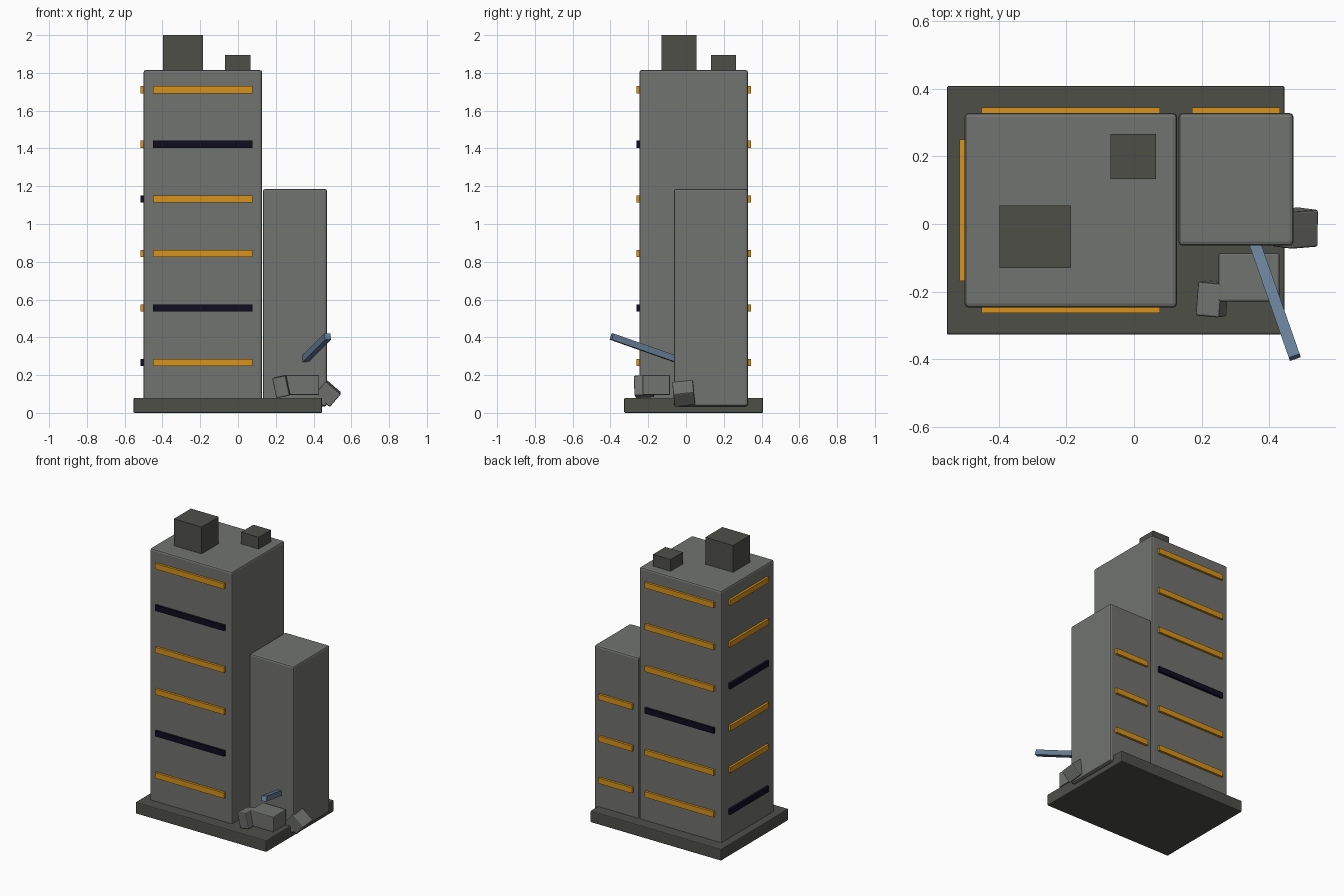
import bpy
from mathutils import Vector, Euler

if "Cube" in bpy.data.objects:
    bpy.data.objects.remove(bpy.data.objects["Cube"])


def material(name, rgb):
    m = bpy.data.materials.new(name)
    m.diffuse_color = (*rgb, 1)
    m.use_nodes = True
    m.node_tree.nodes["Principled BSDF"].inputs["Base Color"].default_value = m.diffuse_color
    return m


CONCRETE = material("grey concrete", (0.165, 0.172, 0.162))
DARK = material("dark concrete", (0.077, 0.078, 0.066))
LIT = material("lit window amber", (0.68, 0.29, 0.01))
UNLIT = material("unlit window", (0.005, 0.004, 0.014))
STEEL = material("blue steel", (0.14, 0.215, 0.31))


def block(name, centre, size, mat, bevel=0, rot=None):
    """Box with optional one-step chamfer; rot is an Euler or Quaternion."""
    x, y, z = (s / 2 for s in size)
    verts = [(i * x, j * y, k * z) for k in (-1, 1)
             for i, j in ((-1, -1), (1, -1), (1, 1), (-1, 1))]
    faces = [(3, 2, 1, 0), (4, 5, 6, 7)]
    faces += [(i, (i + 1) % 4, (i + 1) % 4 + 4, i + 4) for i in range(4)]
    me = bpy.data.meshes.new(name)
    me.from_pydata(verts, [], faces)
    me.materials.append(mat)
    ob = bpy.data.objects.new(name, me)
    bpy.context.collection.objects.link(ob)
    ob.location = centre
    if rot is not None:
        ob.rotation_mode = 'QUATERNION'
        ob.rotation_quaternion = rot.to_quaternion() if isinstance(rot, Euler) else rot
    if bevel:
        b = ob.modifiers.new("bevel", 'BEVEL')
        b.width, b.segments = bevel, 2
    return ob


def span(name, lo, hi, mat, bevel=0):
    """Box given by its two opposite corners."""
    lo, hi = Vector(lo), Vector(hi)
    return block(name, (lo + hi) / 2, hi - lo, mat, bevel)


# Base slab and the two building masses
span("base_slab", (-0.553, -0.327, 0), (0.445, 0.408, 0.08), DARK, 0.006)
span("main_tower", (-0.5, -0.247, 0.035), (0.127, 0.328, 1.815), CONCRETE, 0.012)
span("side_annex", (0.132, -0.064, 0.035), (0.471, 0.328, 1.186), CONCRETE, 0.012)

# Rooftop plant boxes
span("roof_box_large", (-0.398, -0.13, 1.8), (-0.186, 0.055, 2.0), DARK)
span("roof_box_small", (-0.069, 0.133, 1.8), (0.065, 0.266, 1.896), DARK)

# Window strips, bottom floor first; 0 marks an unlit floor
T, H = 0.016, 0.019
for i in range(6):
    z = 0.267 + i * 0.2887
    for side, pattern, lo, hi in (
            ("front", "101101", (-0.45, -0.247 - T), (0.077, -0.246)),
            ("back", "110111", (-0.45, 0.327), (0.077, 0.328 + T)),
            ("left", "011011", (-0.5 - T, -0.168), (-0.499, 0.25))):
        span(f"{side}_window_strip_{i + 1}", (*lo, z - H), (*hi, z + H),
             LIT if pattern[i] == "1" else UNLIT)
    if i < 3:
        span(f"annex_window_strip_{i + 1}", (0.172, 0.327, z - H),
             (0.431, 0.328 + T, z + H), LIT)

# Rubble at the front right corner
block("rubble_large", (0.34, -0.157, 0.148), (0.18, 0.144, 0.106), CONCRETE, 0.006)
block("rubble_small", (0.231, -0.222, 0.14), (0.072, 0.1, 0.108), CONCRETE, 0.006,
      Euler((0.05, -0.2, -0.09)))
block("rubble_tilted", (0.476, -0.012, 0.104), (0.105, 0.11, 0.09), CONCRETE, 0.006,
      Euler((0.14, 0.71, 0.08)))

# Steel beam sticking out of the annex wall
start, end = Vector((0.342, -0.015, 0.271)), Vector((0.475, -0.394, 0.404))
axis = end - start
block("steel_beam", (start + end) / 2, (0.034, axis.length, 0.034), STEEL, 0,
      (-axis).to_track_quat('Y', 'Z'))
